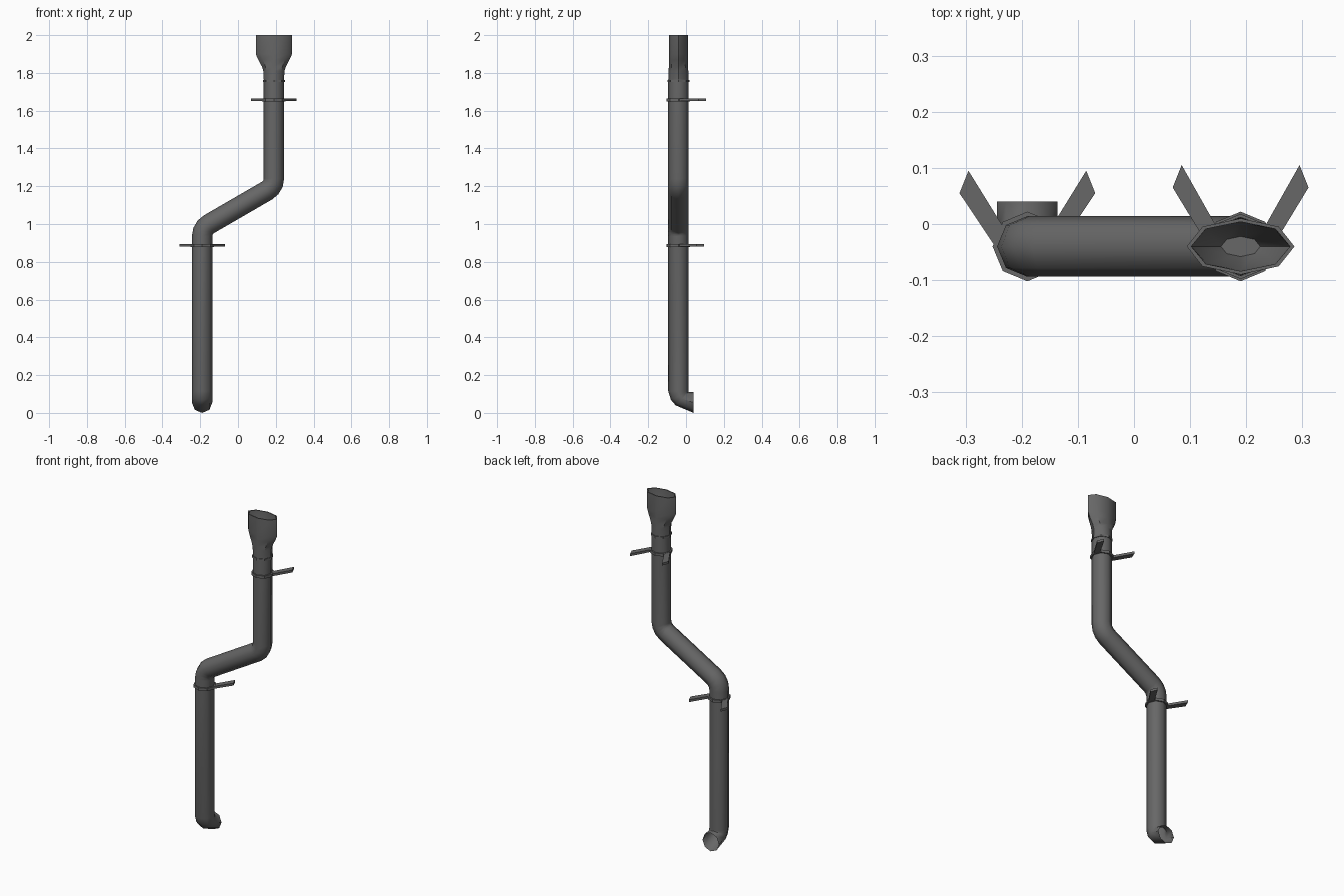
import bpy, bmesh, math
from mathutils import Vector

if "Cube" in bpy.data.objects:
    bpy.data.objects.remove(bpy.data.objects["Cube"])

metal = bpy.data.materials.new("dark grey metal")
metal.diffuse_color = (0.135, 0.135, 0.135, 1)
metal.use_nodes = True
metal.node_tree.nodes["Principled BSDF"].inputs["Base Color"].default_value = metal.diffuse_color

CY = -0.04      # depth of the pipe axis
R = 0.054       # pipe radius
XL, XU = -0.19, 0.19


def finish(name, bm, angle=None):
    me = bpy.data.meshes.new(name)
    bm.to_mesh(me)
    bm.free()
    ob = bpy.data.objects.new(name, me)
    bpy.context.collection.objects.link(ob)
    me.materials.append(metal)
    if angle:
        bpy.ops.object.select_all(action='DESELECT')
        ob.select_set(True)
        bpy.context.view_layer.objects.active = ob
        bpy.ops.object.shade_smooth_by_angle(angle=math.radians(angle))
    return ob


def loft(name, rings, cap_end=False, closed=False, angle=None):
    """Skin 8-sided rings, each given as (centre, u axis, v axis)."""
    bm = bmesh.new()
    loops = []
    for c, u, v in rings:
        c, u, v = Vector(c), Vector(u), Vector(v)
        loops.append([bm.verts.new(c + u * math.cos(i * math.pi / 4) + v * math.sin(i * math.pi / 4))
                      for i in range(8)])
    pairs = list(zip(loops, loops[1:]))
    if closed:
        pairs.append((loops[-1], loops[0]))
    for a, b in pairs:
        for i in range(8):
            j = (i + 1) % 8
            bm.faces.new((a[i], a[j], b[j], b[i]))
    if cap_end:
        bm.faces.new(loops[-1])
    return finish(name, bm, angle)


def flat(x, z, rx, ry):
    return ((x, CY, z), (rx, 0, 0), (0, ry, 0))


# Downpipe: outlet elbow, lower run, offset bend, upper run
rings = [
    ((XL, 0.04, 0.055), (R, 0, 0), (0, 0, 0.055)),
    ((XL, -0.0215, 0.075), (R, 0, 0), (0, 0.0335, 0.035)),
    ((XL, -0.0335, 0.09), (R, 0, 0), (0, 0.0465, 0.0205)),
    flat(XL, 0.115, R, R),
]
TAN, BEND = 0.042, math.radians(60)
RAD = TAN / math.tan(BEND / 2)


def bend(x, z, sign):
    out = []
    for k in range(4):
        a = BEND * k / 3
        if sign > 0:    # vertical to slanted
            px, pz, t = x + RAD * (1 - math.cos(a)), z - TAN + RAD * math.sin(a), a
        else:           # slanted back to vertical
            b = BEND - a
            px, pz, t = x - RAD * (1 - math.cos(b)), z + TAN - RAD * math.sin(b), b
        out.append(((px, CY, pz), (R * math.cos(t), 0, -R * math.sin(t)), (0, R, 0)))
    return out


rings += bend(XL, 0.978, 1) + bend(XU, 1.198, -1)
rings.append(flat(XU, 1.765, R, R))
loft("downpipe", rings, angle=50)

# Funnel head: flared outside, rim, tapered inside with a floor
loft("funnel_head", [flat(XU, z, rx, ry) for z, rx, ry in (
    (1.755, 0.053, 0.053), (1.81, 0.056, 0.052), (1.835, 0.064, 0.051), (1.87, 0.083, 0.05),
    (1.90, 0.096, 0.05), (2.0, 0.096, 0.05), (2.0, 0.088, 0.044),
    (1.90, 0.086, 0.042), (1.81, 0.035, 0.018))], cap_end=True, angle=46)


def band(name, x, z, r, h):
    loft(name, [flat(x, z + dz, q, q) for dz, q in (
        (-h, r), (h, r), (h, R - 0.004), (-h, R - 0.004))], closed=True, angle=30)


band("funnel_collar", XU, 1.757, 0.058, 0.006)

# Wall brackets: clamp band with two splayed arms
for label, x, z, dy in (("lower", XL, 0.887, 0.0), ("upper", XU, 1.657, 0.01)):
    band(label + "_clamp", x, z, 0.062, 0.008)
    for side, s in (("left", -1), ("right", 1)):
        pts = [(0.121, 0.055 + dy), (0.105, 0.095 + dy), (0.04, -0.01), (0.056, -0.042)]
        bm = bmesh.new()
        f = bm.faces.new([bm.verts.new((x + s * px, py, z - 0.007)) for px, py in pts])
        ext = bmesh.ops.extrude_face_region(bm, geom=[f])
        for v in ext["geom"]:
            if isinstance(v, bmesh.types.BMVert):
                v.co.z += 0.014
        bmesh.ops.recalc_face_normals(bm, faces=bm.faces)
        finish(label + "_" + side + "_arm", bm)
